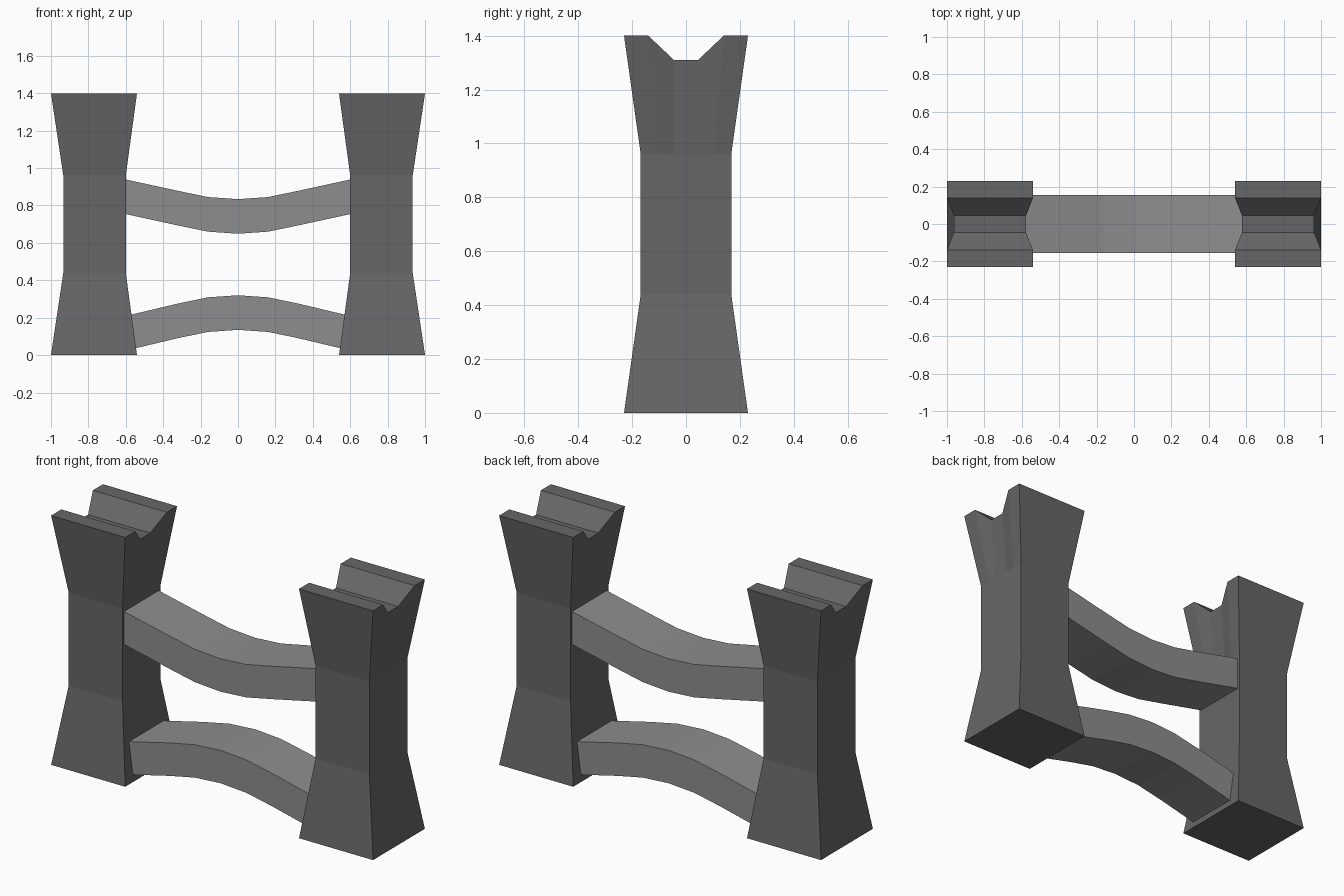
import bpy, bmesh

if "Cube" in bpy.data.objects:
    bpy.data.objects.remove(bpy.data.objects["Cube"])


def material(name, v):
    m = bpy.data.materials.new(name)
    m.diffuse_color = (v, v, v, 1)
    m.use_nodes = True
    m.node_tree.nodes["Principled BSDF"].inputs["Base Color"].default_value = m.diffuse_color
    return m


def make_object(name, bm, mat, mirror=False):
    bmesh.ops.recalc_face_normals(bm, faces=bm.faces)
    mesh = bpy.data.meshes.new(name)
    bm.to_mesh(mesh)
    bm.free()
    mesh.materials.append(mat)
    obj = bpy.data.objects.new(name, mesh)
    bpy.context.collection.objects.link(obj)
    if mirror:
        obj.modifiers.new("mirror", "MIRROR").use_axis[0] = True
    return obj


def loft(bm, rings):
    """Join equal-length rings of points with quads, return the vertex rings."""
    vr = [[bm.verts.new(p) for p in r] for r in rings]
    n = len(vr[0])
    for a, b in zip(vr, vr[1:]):
        for i in range(n):
            j = (i + 1) % n
            bm.faces.new((a[i], a[j], b[j], b[i]))
    return vr


dark = material("dark_grey", .134)
mid_grey = material("mid_grey", .27)


# Posts: waisted square columns with a notched saddle on top
def post_ring(cx, half_x, ys, zs):
    right = [(cx + hx, y, z) for hx, y, z in zip(half_x, ys, zs)]
    left = [(2 * cx - x, y, z) for x, y, z in reversed(right)]
    return right + left


def columns(outer, mid, inner):
    return [-outer, -mid, -inner, inner, mid, outer]


bm = bmesh.new()
end_ys, waist_ys = columns(.23, .14, .045), columns(.168, .10, .045)
rings = [
    post_ring(.77, [.23] * 6, end_ys, [0] * 6),
    post_ring(.767, [.167] * 6, waist_ys, [.44] * 6),
    post_ring(.767, [.167] * 6, waist_ys, [.96] * 6),
    post_ring(.77, [.23, .23, .193, .193, .23, .23], end_ys,
              [1.4, 1.4, 1.31, 1.31, 1.4, 1.4]),
]
vr = loft(bm, rings)
bm.faces.new(vr[0])
top = vr[-1]
for i in range(5):
    bm.faces.new((top[i], top[i + 1], top[10 - i], top[11 - i]))
make_object("posts", bm, dark, mirror=True)


# Cross beams: gently bowed rectangular bars
def beam(name, z_top, sign, end_drop):
    half = [(.16, .011), (.32, .044), (.61, end_drop)]
    path = [(-x, d) for x, d in reversed(half)] + [(0, 0)] + half
    bm = bmesh.new()
    rings = []
    for x, d in path:
        t = z_top + sign * d
        b = t - .185
        rings.append([(x, -.154, b), (x, .154, b), (x, .154, t), (x, -.154, t)])
    vr = loft(bm, rings)
    bm.faces.new(vr[0])
    bm.faces.new(vr[-1])
    make_object(name, bm, mid_grey)


beam("upper_beam", .834, 1, .107)
beam("lower_beam", .32, -1, .113)
